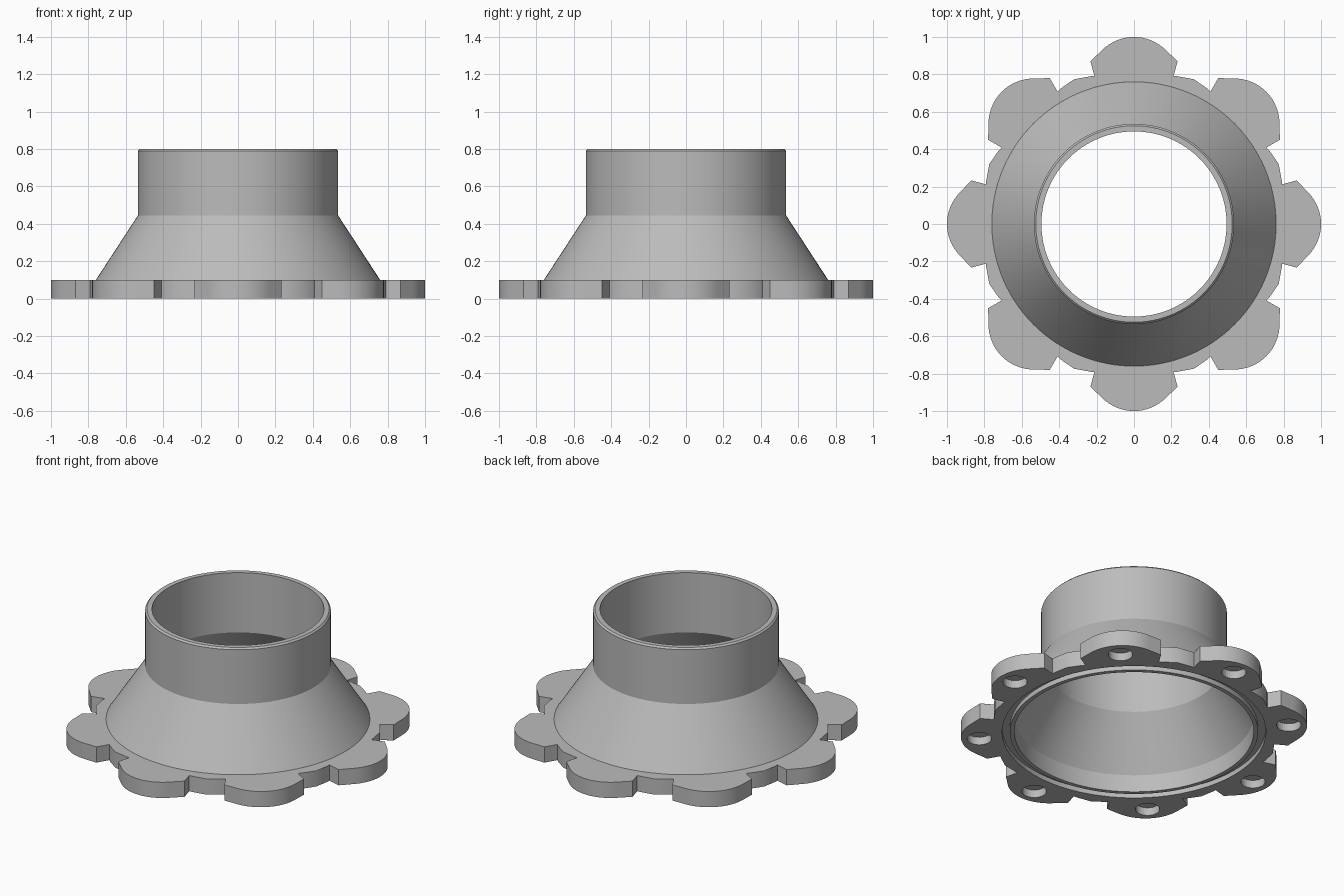
import bpy, bmesh
from math import sin, cos, pi, radians, atan2
from mathutils import Vector, Matrix

cube = bpy.data.objects.get("Cube")
if cube:
    bpy.data.objects.remove(cube, do_unlink=True)

grey = bpy.data.materials.new("plain grey")
grey.use_nodes = True
color = (0.5, 0.5, 0.5, 1)
grey.diffuse_color = color
grey.node_tree.nodes["Principled BSDF"].inputs["Base Color"].default_value = color

LOBES = 8
HOLE_RADIUS, HOLE_PITCH, HOLE_DEPTH = 0.07, 0.895, 0.05
SEAT, THICK = 0.76, 0.1


def make(name, bm):
    """Turn a bmesh into a grey object with outward normals."""
    bmesh.ops.recalc_face_normals(bm, faces=bm.faces)
    mesh = bpy.data.meshes.new(name)
    bm.to_mesh(mesh)
    bm.free()
    mesh.materials.append(grey)
    obj = bpy.data.objects.new(name, mesh)
    bpy.context.collection.objects.link(obj)
    return obj


def grid_ring(name, sections):
    """Join closed cross-sections into a closed ring."""
    bm = bmesh.new()
    rows = [[bm.verts.new(p) for p in s] for s in sections]
    for i, row in enumerate(rows):
        prev = rows[i - 1]
        for j in range(len(row)):
            bm.faces.new((prev[j - 1], row[j - 1], row[j], prev[j]))
    return make(name, bm)


def smooth(obj):
    bpy.ops.object.select_all(action='DESELECT')
    obj.select_set(True)
    bpy.context.view_layer.objects.active = obj
    bpy.ops.object.shade_smooth_by_angle(angle=radians(30))


# Funnel: conical skirt, straight collar, bevelled rim and underside groove
profile = [(0.69, 0), (0.715, 0), (0.715, 0.03), (SEAT, 0.03), (SEAT, THICK),
           (0.535, 0.445), (0.535, 0.79), (0.525, 0.8), (0.495, 0.8),
           (0.495, 0.42), (0.69, 0.11)]
STEPS = 128
funnel = grid_ring("funnel_body", [
    [(r * cos(a), r * sin(a), z) for r, z in profile]
    for a in (2 * pi * i / STEPS for i in range(STEPS))])
smooth(funnel)

# Flange outline: one lobe (round tip, sloped shoulders, notched neck) repeated
tip_centre, tip_radius = 0.758, 0.242
half = [(tip_radius * sin(a), tip_centre + tip_radius * cos(a))
        for a in (pi / 4 * i / 8 for i in range(9))]
half += [(0.233, 0.87), (0.21, 0.79), (0.232, 0.79), (0.32, 0.774)]
lobe = [(-x, y) for x, y in reversed(half[1:-1])] + half
outline = []
for k in range(LOBES):
    turn = Matrix.Rotation(-2 * pi * k / LOBES, 2)
    outline += [turn @ Vector(p) for p in lobe]

sections = []
for p in outline:
    inner = p.normalized() * SEAT
    sections.append([(*inner, 0), (*p, 0), (*p, THICK), (*inner, THICK)])
flange = grid_ring("lobed_flange", sections)

# Blind sockets in the underside of every lobe
bm = bmesh.new()
for k in range(LOBES):
    a = 2 * pi * k / LOBES
    place = Matrix.Translation((HOLE_PITCH * cos(a), HOLE_PITCH * sin(a), 0))
    bmesh.ops.create_cone(bm, cap_ends=True, segments=32, radius1=HOLE_RADIUS,
                          radius2=HOLE_RADIUS, depth=2 * HOLE_DEPTH, matrix=place)
cutter = make("socket_cutter", bm)
cutter.hide_render = True
cut = flange.modifiers.new("sockets", 'BOOLEAN')
cut.operation = 'DIFFERENCE'
cut.solver = 'EXACT'
cut.object = cutter
smooth(flange)
bpy.ops.object.modifier_apply(modifier=cut.name)
bpy.data.objects.remove(cutter, do_unlink=True)
